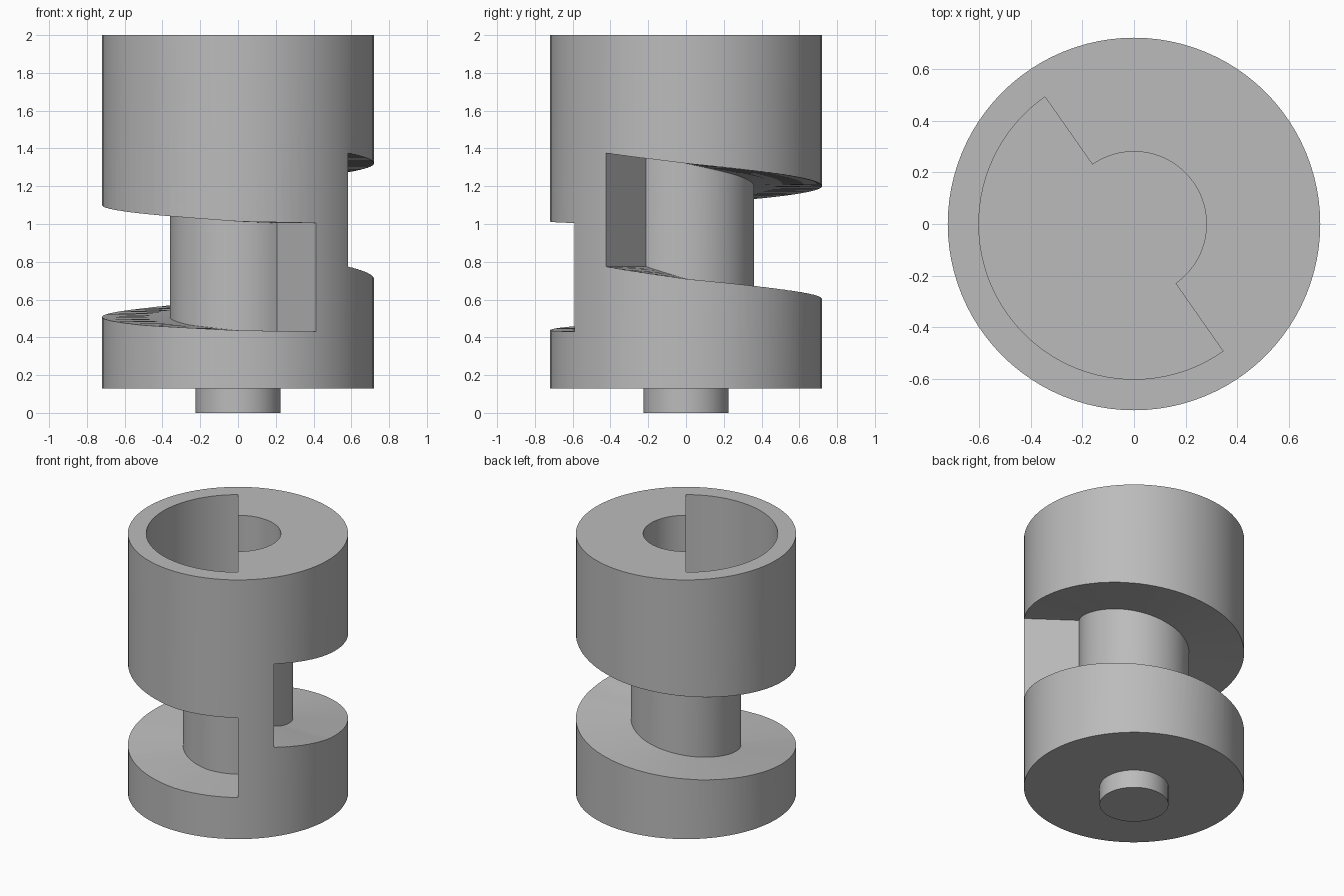
import bpy, bmesh
from math import radians, cos, sin, pi

if "Cube" in bpy.data.objects:
    bpy.data.objects.remove(bpy.data.objects["Cube"])

RADIUS, CORE, BASE, TOP = 0.72, 0.36, 0.13, 2.0
START = radians(-55)          # low end of the spiral slot
SWEEP = 341                   # degrees, clockwise seen from above
# sweep angle, floor height, roof height
SLOT = [(0, 0.43, 1.005), (35, 0.437, 1.013), (80, 0.465, 1.055), (125, 0.508, 1.10),
        (170, 0.553, 1.148), (215, 0.603, 1.20), (260, 0.654, 1.262),
        (305, 0.71, 1.32), (341, 0.775, 1.375)]

grey = bpy.data.materials.new("plain grey")
grey.use_nodes = True
colour = (0.5, 0.5, 0.5, 1)
grey.diffuse_color = colour
grey.node_tree.nodes["Principled BSDF"].inputs["Base Color"].default_value = colour


def cylinder(name, radius, z0, z1, sides=96):
    bpy.ops.mesh.primitive_cylinder_add(vertices=sides, radius=radius, depth=z1 - z0,
                                        location=(0, 0, (z0 + z1) / 2))
    ob = bpy.context.object
    ob.name = name
    ob.data.materials.append(grey)
    return ob


def mesh_object(name, bm):
    bmesh.ops.recalc_face_normals(bm, faces=bm.faces)
    me = bpy.data.meshes.new(name)
    bm.to_mesh(me)
    bm.free()
    me.materials.append(grey)
    ob = bpy.data.objects.new(name, me)
    bpy.context.collection.objects.link(ob)
    ob.hide_render = True
    return ob


def slot_heights(s):
    for (a, f0, r0), (b, f1, r1) in zip(SLOT, SLOT[1:]):
        if s <= b:
            t = (s - a) / (b - a)
            return f0 + t * (f1 - f0), r0 + t * (r1 - r0)
    return SLOT[-1][1:]


# Spiral slot cutter: a rectangular section swept around the core
bm = bmesh.new()
steps = 90
rings = []
for i in range(steps + 1):
    s = SWEEP * i / steps
    a = START - radians(s)
    floor, roof = slot_heights(s)
    section = [(CORE, floor), (1, floor), (1, roof), (CORE, roof)]
    rings.append([bm.verts.new((r * cos(a), r * sin(a), z)) for r, z in section])
for p, q in zip(rings, rings[1:]):
    for k in range(4):
        n = (k + 1) % 4
        bm.faces.new((p[k], p[n], q[n], q[k]))
bm.faces.new(rings[0])
bm.faces.new(rings[-1])
slot_cutter = mesh_object("slot_cutter", bm)

# Pocket cutter: a wide half disc joined to a narrow half disc
bm = bmesh.new()
outline = []
for radius, begin in ((0.60, START - pi), (0.28, START)):
    for i in range(49):
        a = begin + pi * i / 48
        outline.append(bm.verts.new((radius * cos(a), radius * sin(a), 1.165)))
face = bm.faces.new(outline)
wall = bmesh.ops.extrude_face_region(bm, geom=[face])
raised = [v for v in wall["geom"] if isinstance(v, bmesh.types.BMVert)]
bmesh.ops.translate(bm, vec=(0, 0, 1), verts=raised)
pocket_cutter = mesh_object("pocket_cutter", bm)

# Main drum with slot and pocket
body = cylinder("drum_body", RADIUS, BASE, TOP)
for cutter in (slot_cutter, pocket_cutter):
    mod = body.modifiers.new(cutter.name, "BOOLEAN")
    mod.operation = "DIFFERENCE"
    mod.solver = "EXACT"
    mod.object = cutter
    bpy.ops.object.modifier_apply(modifier=mod.name)
    bpy.data.objects.remove(cutter)
bpy.ops.object.shade_smooth_by_angle(angle=radians(30))

# Locating pin underneath
cylinder("bottom_pin", 0.225, 0, BASE + 0.01, 64)
bpy.ops.object.shade_smooth_by_angle(angle=radians(30))
